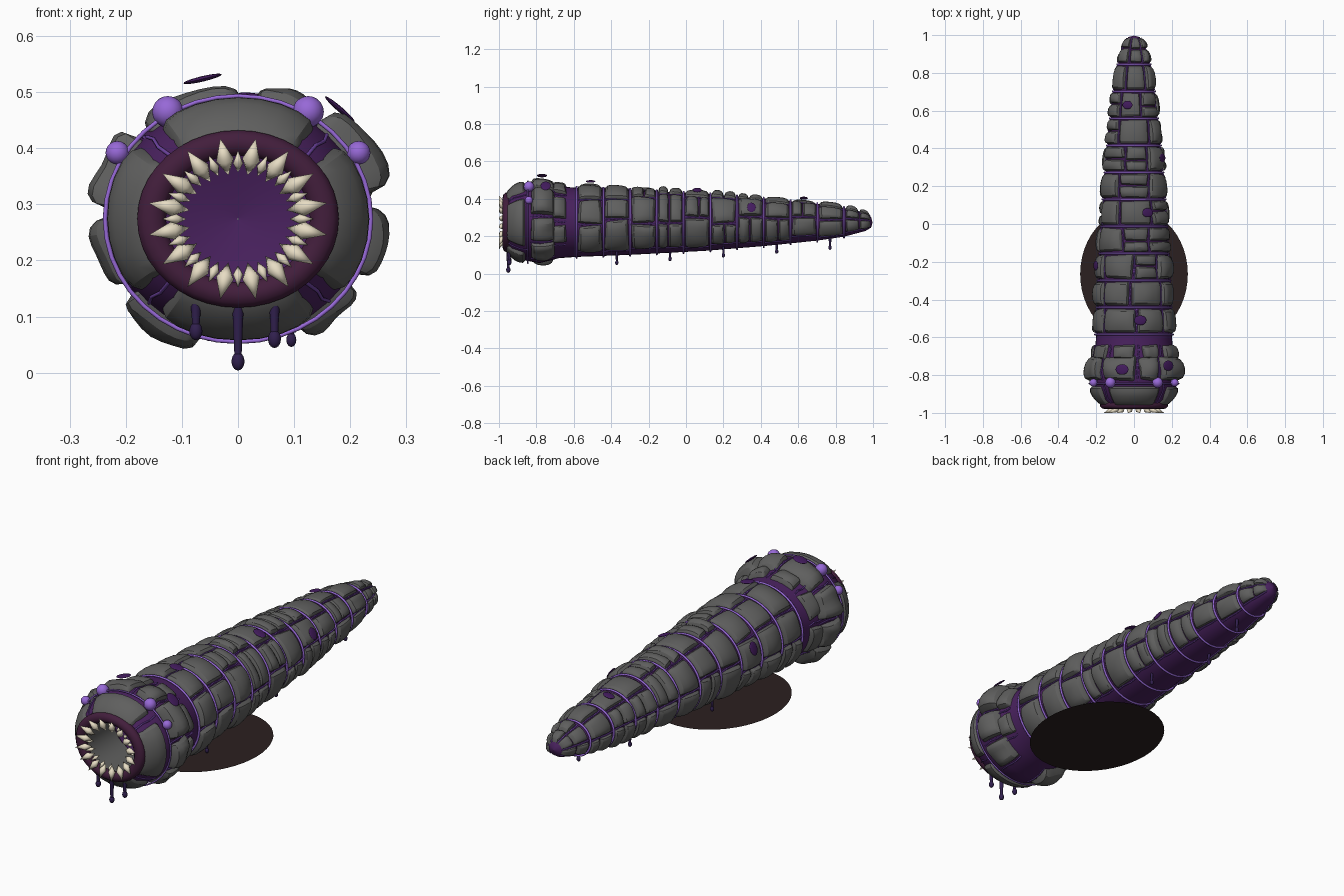
import bpy, bmesh, math, random
from mathutils import Vector

random.seed(11)
if "Cube" in bpy.data.objects:
    bpy.data.objects.remove(bpy.data.objects["Cube"])


def material(name, rgb):
    m = bpy.data.materials.new(name)
    m.use_nodes = True
    m.diffuse_color = (*rgb, 1)
    m.node_tree.nodes["Principled BSDF"].inputs["Base Color"].default_value = (*rgb, 1)
    return m


STONE = material("stone grey", (0.115, 0.115, 0.113))
FLESH = material("deep purple flesh", (0.065, 0.015, 0.11))
LAVENDER = material("lavender glow", (0.31, 0.14, 0.68))
VEIN = material("violet vein", (0.15, 0.055, 0.34))
LIP = material("maroon lip", (0.055, 0.013, 0.045))
CREAM = material("cream tooth", (0.80, 0.72, 0.55))
SPOT = material("dark plum spot", (0.055, 0.011, 0.11))
SLIME = material("indigo slime", (0.03, 0.014, 0.075))
GROUND = material("dark brown", (0.024, 0.014, 0.014))

# Body outline: distance along the worm and half width
OUTLINE = [(-0.96, 0.155), (-0.93, 0.19), (-0.87, 0.219), (-0.78, 0.235), (-0.68, 0.207),
           (-0.585, 0.2), (-0.3, 0.188), (0.1, 0.165), (0.42, 0.137), (0.7, 0.106),
           (0.845, 0.083), (0.96, 0.05), (0.99, 0.03)]
MID_Z = 0.274
SQUASH = 0.925


def radius(y):
    y = min(max(y, OUTLINE[0][0]), OUTLINE[-1][0])
    for (ya, ra), (yb, rb) in zip(OUTLINE, OUTLINE[1:]):
        if y <= yb:
            return ra + (rb - ra) * (y - ya) / (yb - ya)


def on_body(y, t, lift=0.0):
    """Point on the skin; t is the angle from the top towards +x."""
    r = radius(y) + lift
    return Vector((r * math.sin(t), y, MID_Z + SQUASH * r * math.cos(t)))


def finish(bm, name, mat, smooth=True):
    bmesh.ops.recalc_face_normals(bm, faces=bm.faces)
    mesh = bpy.data.meshes.new(name)
    bm.to_mesh(mesh)
    bm.free()
    ob = bpy.data.objects.new(name, mesh)
    bpy.context.collection.objects.link(ob)
    mesh.materials.append(mat)
    if smooth:
        bpy.ops.object.select_all(action="DESELECT")
        ob.select_set(True)
        bpy.context.view_layer.objects.active = ob
        bpy.ops.object.shade_smooth_by_angle(angle=math.radians(50))
    return ob


def lathe(bm, profile, sides=40, closed=False, squash=SQUASH):
    """Spin (y, r) points around the long axis."""
    rings = []
    for y, r in profile:
        rings.append([bm.verts.new((r * math.sin(a), y, MID_Z + squash * r * math.cos(a)))
                      for a in (math.tau * i / sides for i in range(sides))])
    pairs = list(zip(rings, rings[1:])) + ([(rings[-1], rings[0])] if closed else [])
    for a, b in pairs:
        for i in range(sides):
            j = (i + 1) % sides
            bm.faces.new((a[i], a[j], b[j], b[i]))


def ring_profile(y, r, minor, n=8):
    return [(y + minor * math.cos(math.tau * k / n), r + minor * math.sin(math.tau * k / n))
            for k in range(n)]


def plate(bm, y0, y1, t0, t1, thick, rough=0.22):
    """A rounded slab of stone wrapped on the skin."""
    us = [(-1, -0.3), (-0.92, 0.75), (-0.5, 1), (0, 1), (0.5, 1), (0.92, 0.75), (1, -0.3)]
    vs = [(-1, -0.3), (-0.88, 0.8), (0, 1), (0.88, 0.8), (1, -0.3)]
    skew = random.uniform(-0.4, 0.4) * rough
    grid = []
    for v, wv in vs:
        row = []
        for u, wu in us:
            w = min(wu, wv)
            h = thick * w * (1 + (random.uniform(-rough, rough) if w > 0 else 0))
            y = (y0 + y1) / 2 + v * (y1 - y0) / 2 * (1 + skew * u)
            t = (t0 + t1) / 2 + u * (t1 - t0) / 2 * (1 + skew * v)
            row.append(bm.verts.new(on_body(y, t, h)))
        grid.append(row)
    for a, b in zip(grid, grid[1:]):
        for i in range(len(us) - 1):
            bm.faces.new((a[i], a[i + 1], b[i + 1], b[i]))


def finish_plates(bm, name):
    ob = finish(bm, name, STONE)
    mod = ob.modifiers.new("soften", "SUBSURF")
    mod.levels = mod.render_levels = 1


veins = []


def plate_row(name, y0, y1, count, span, thick, split=0.0, gap=0.008, rough=0.22):
    bm = bmesh.new()
    step = 2 * span / count
    cuts = [-span + (i + random.uniform(-0.2, 0.2)) * step for i in range(count + 1)]
    for t0, t1 in zip(cuts, cuts[1:]):
        g = gap * 0.5 / radius((y0 + y1) / 2)
        th = thick * random.uniform(0.8, 1.25)
        if random.random() < split:
            m = y0 + (y1 - y0) * random.uniform(0.4, 0.6)
            plate(bm, y0, m - 0.002, t0 + g, t1 - g, th)
            plate(bm, m + 0.002, y1, t0 + g, t1 - g, th * 0.9)
        else:
            plate(bm, y0, y1, t0 + g, t1 - g, th, rough)
    veins.extend((y0, y1, t) for t in cuts)
    finish_plates(bm, name)


# Flesh body with a hollow mouth
bm = bmesh.new()
lathe(bm, [(-0.70, 0.001), (-0.71, 0.08), (-0.73, 0.14), (-0.955, 0.14)] + OUTLINE + [(0.997, 0.001)])
finish(bm, "body", FLESH)

bm = bmesh.new()
lathe(bm, [(-0.95, 0.137), (-0.74, 0.135)], squash=0.88)
finish(bm, "throat_wall", STONE)

# Mouth lip
bm = bmesh.new()
lathe(bm, [(-0.958 + 0.022 * math.cos(a), 0.154 + 0.027 * math.sin(a))
           for a in (math.tau * k / 10 for k in range(10))], closed=True, squash=0.88)
finish(bm, "mouth_lip", LIP)


# Teeth: two circles of stout double cones
def tooth(bm, a, r_in, r_out, y_in, y_out, width):
    def place(r, y):
        return Vector((r * math.sin(a), y, MID_Z + 0.9 * r * math.cos(a)))
    root, tip = place(r_in, y_in), place(r_out, y_out)
    mid = root.lerp(tip, 0.42)
    axis = (tip - root).normalized()
    side = Vector((math.cos(a), 0, -math.sin(a)))
    up = axis.cross(side)
    loop = [bm.verts.new(mid + width * (side * math.cos(k * math.tau / 8) + up * math.sin(k * math.tau / 8)))
            for k in range(8)]
    for end in (bm.verts.new(root), bm.verts.new(tip)):
        for i in range(8):
            bm.faces.new((end, loop[i], loop[(i + 1) % 8]))


bm = bmesh.new()
for i in range(16):
    a = math.tau * (i + 0.5) / 16
    tooth(bm, a, 0.088, 0.162, -0.972, -1.0, 0.016)
    tooth(bm, a + math.pi / 16, 0.092, 0.135, -0.95, -0.975, 0.009)
finish(bm, "teeth", CREAM)

# Front collar of four arcs
bm = bmesh.new()
for i in range(4):
    mid = i * math.pi / 2
    plate(bm, -0.968, -0.858, mid - 0.69, mid + 0.69, 0.034, rough=0.06)
    veins.append((-0.955, -0.85, mid + math.pi / 4))
finish_plates(bm, "front_collar_plates")

# Head, neck, body segments and tail armour
plate_row("head_plates", -0.83, -0.70, 8, 2.8, 0.044, gap=0.016, rough=0.4)
plate_row("neck_plates", -0.715, -0.64, 6, 2.3, 0.03, gap=0.04, rough=0.35)
START, STEP, SEGMENTS = -0.585, 0.143, 10
for i in range(SEGMENTS):
    y = START + i * STEP
    plate_row(f"segment_plates_{i + 1}", y + 0.007, y + STEP - 0.006, 6 if i < 3 else 5, 2.45,
              0.033 - 0.001 * i, split=0.35)
plate_row("tail_plates", 0.853, 0.985, 5, 2.4, 0.022, split=0.4)

# Glowing rings between the segments
bm = bmesh.new()
for i in range(SEGMENTS + 1):
    y = START + i * STEP
    lathe(bm, ring_profile(y, radius(y) + 0.006, 0.005), closed=True)
lathe(bm, ring_profile(-0.845, 0.237, 0.004), closed=True)
finish(bm, "glow_rings", LAVENDER)

# Veins along the gaps in the armour
curve = bpy.data.curves.new("veins", "CURVE")
curve.dimensions = "3D"
curve.bevel_depth = 0.0035
curve.bevel_resolution = 1
for y0, y1, t in veins:
    line = curve.splines.new("POLY")
    line.points.add(3)
    for k, p in enumerate(line.points):
        bend = 0.012 * (-1) ** k
        p.co = (*on_body(y0 + (y1 - y0) * k / 3, t + bend, 0.004), 1)
curve.materials.append(VEIN)
bpy.context.collection.objects.link(bpy.data.objects.new("veins", curve))


def ball(bm, centre, size, normal=Vector((0, 0, 1))):
    verts = bmesh.ops.create_uvsphere(bm, u_segments=16, v_segments=10, radius=1)["verts"]
    turn = normal.to_track_quat("Z", "Y")
    for v in verts:
        v.co = centre + turn @ Vector(c * s for c, s in zip(v.co, size))


# Glowing eye bulbs
bm = bmesh.new()
for s in (-1, 1):
    ball(bm, Vector((s * 0.125, -0.84, 0.465)), (0.028,) * 3)
    ball(bm, Vector((s * 0.215, -0.84, 0.392)), (0.021,) * 3)
finish(bm, "eye_bulbs", LAVENDER)

# Flat spots hovering on the armour
bm = bmesh.new()
for y, t, lift in [(-0.77, -0.23, 0.045), (-0.75, 0.71, 0.052), (-0.51, 0.14, 0.042), (-0.22, -1.2, 0.034),
                   (0.06, 0.37, 0.033), (0.35, 1.05, 0.031), (0.63, -0.24, 0.03)]:
    n = Vector((math.sin(t), 0, math.cos(t)))
    k = 0.6 + 2 * radius(y)
    ball(bm, on_body(y, t, lift), (0.026 * k, 0.033 * k, 0.0049), n)
finish(bm, "armour_spots", SPOT)

# Slime drips
bm = bmesh.new()
drips = [(0, -0.95, 0.14, 0.004, 1.1), (-0.075, -0.945, 0.15, 0.058, 1.1), (0.065, -0.945, 0.15, 0.044, 1.1)]
for i in range(5):
    y = -0.37 + 0.285 * i
    x = (0.095 - 0.017 * i) * (-1) ** i
    drips.append((x, y, 0.15 + 0.015 * i, 0.046 + 0.02 * i, 0.85))
for x, y, top, low, k in drips:
    r = 0.0105 * k
    ball(bm, Vector((x, y, low + 1.4 * r)), (r, r, 1.4 * r))
    stem = bmesh.ops.create_cone(bm, cap_ends=True, segments=10, radius1=0.55 * r, radius2=r,
                                 depth=top - low - 1.6 * r)["verts"]
    bmesh.ops.translate(bm, verts=stem, vec=(x, y, (top + low + 1.6 * r) / 2))
finish(bm, "slime_drips", SLIME)

# Oval ground disc
bm = bmesh.new()
bmesh.ops.create_circle(bm, cap_ends=True, segments=48, radius=0.285)
for v in bm.verts:
    v.co = (v.co.x, v.co.y * 1.2 - 0.265, 0.04)
finish(bm, "ground_disc", GROUND, smooth=False)
